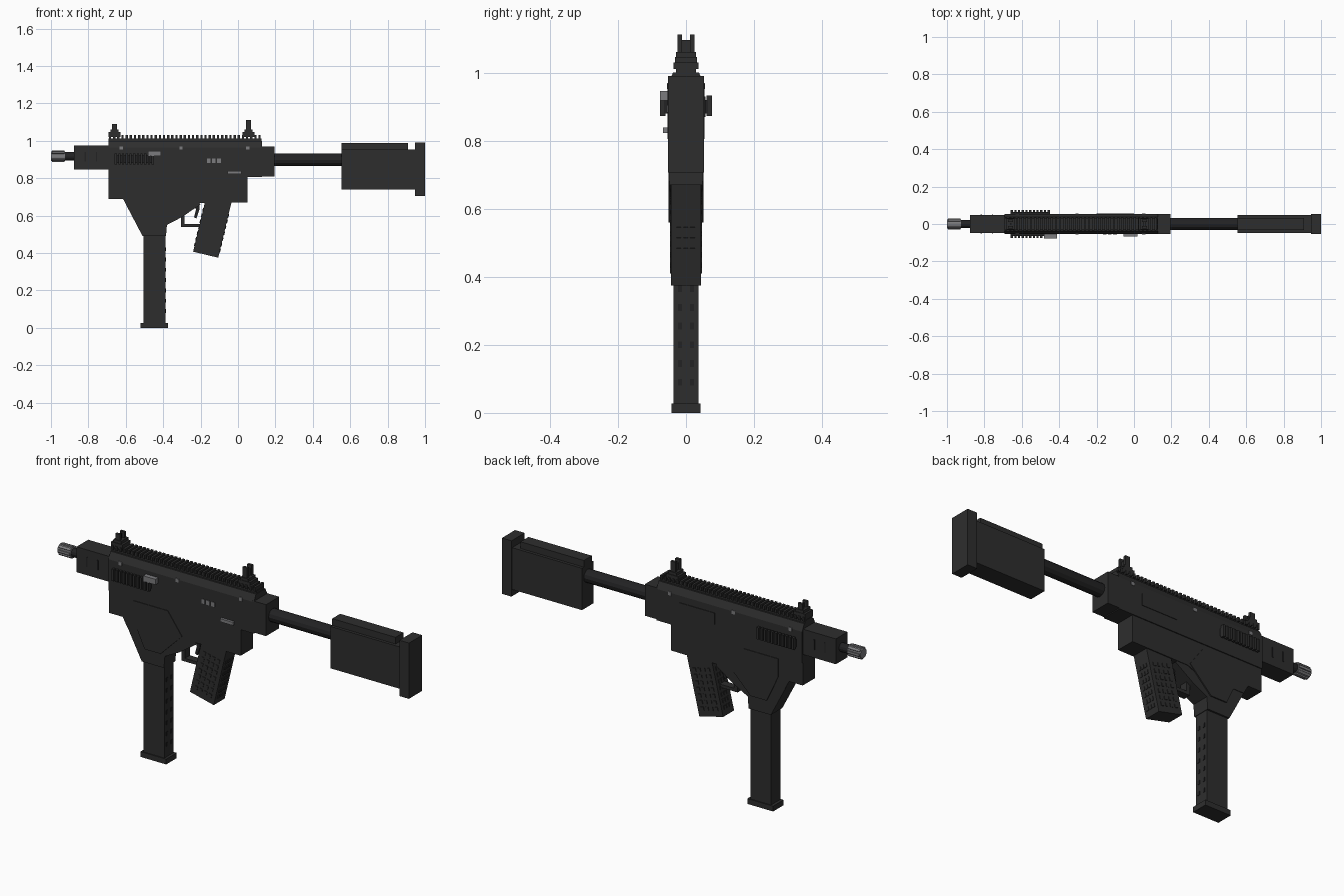
import bpy, bmesh, math
from mathutils import Matrix, Vector

if "Cube" in bpy.data.objects:
    bpy.data.objects.remove(bpy.data.objects["Cube"])


def material(name, r, g, b):
    m = bpy.data.materials.new(name)
    m.use_nodes = True
    m.diffuse_color = (r, g, b, 1)
    m.node_tree.nodes["Principled BSDF"].inputs["Base Color"].default_value = (r, g, b, 1)
    return m


BODY = material("charcoal polymer", 0.027, 0.027, 0.027)
DARK = material("black steel", 0.016, 0.016, 0.017)
GREY = material("grey steel", 0.2, 0.2, 0.21)


def finish(name, bm, mat):
    bmesh.ops.recalc_face_normals(bm, faces=bm.faces)
    me = bpy.data.meshes.new(name)
    bm.to_mesh(me)
    bm.free()
    me.materials.append(mat)
    ob = bpy.data.objects.new(name, me)
    bpy.context.collection.objects.link(ob)
    return ob


def boxes(name, mat, *ranges, matrix=None):
    """One object from boxes given as x0, x1, y0, y1, z0, z1."""
    bm = bmesh.new()
    for x0, x1, y0, y1, z0, z1 in ranges:
        mid = Vector((x0 + x1, y0 + y1, z0 + z1)) / 2
        m = Matrix.Translation(mid) @ Matrix.Diagonal((x1 - x0, y1 - y0, z1 - z0, 1))
        bmesh.ops.create_cube(bm, size=1, matrix=m)
    if matrix:
        bm.transform(matrix)
    return finish(name, bm, mat)


def slab(name, mat, outline, y0, y1):
    """Side outline in x, z extruded across the width."""
    bm = bmesh.new()
    face = bm.faces.new([bm.verts.new((x, y0, z)) for x, z in outline])
    new = bmesh.ops.extrude_face_region(bm, geom=[face])["geom"]
    bmesh.ops.translate(bm, vec=(0, y1 - y0, 0),
                        verts=[v for v in new if isinstance(v, bmesh.types.BMVert)])
    return finish(name, bm, mat)


def rod(name, mat, x0, x1, z, r, sides=16, y=0):
    """Cylinder lying along x."""
    bm = bmesh.new()
    m = Matrix.Translation(((x0 + x1) / 2, y, z)) @ Matrix.Rotation(math.pi / 2, 4, 'Y')
    bmesh.ops.create_cone(bm, cap_ends=True, segments=sides, radius1=r, radius2=r,
                          depth=x1 - x0, matrix=m)
    return finish(name, bm, mat)


# Muzzle, barrel and handguard
rod("muzzle_core", GREY, -1.0, -0.925, 0.917, 0.025, 12)
for i in range(8):
    a = i * math.pi / 4
    turn = Matrix.Translation((0, 0, 0.917)) @ Matrix.Rotation(a, 4, 'X')
    boxes(f"muzzle_rib_{i + 1}", GREY, (-0.995, -0.927, -0.006, 0.006, 0.02, 0.03), matrix=turn)
rod("barrel", DARK, -0.93, -0.86, 0.917, 0.022, 12)
boxes("handguard", BODY, (-0.877, -0.68, -0.047, 0.047, 0.847, 0.976))
boxes("handguard_slits", DARK, *[(x, x + 0.006, s * 0.048 - 0.002, s * 0.048 + 0.002, 0.89, 0.94)
                                 for x in (-0.82, -0.76) for s in (-1, 1)])

# Upper receiver with chamfered top edges
bm = bmesh.new()
half = [(0.054, 0.805), (0.054, 0.965), (0.038, 1.0)]
ring = half + [(-y, z) for y, z in reversed(half)]
face = bm.faces.new([bm.verts.new((-0.692, y, z)) for y, z in ring])
new = bmesh.ops.extrude_face_region(bm, geom=[face])["geom"]
bmesh.ops.translate(bm, vec=(0.82, 0, 0), verts=[v for v in new if isinstance(v, bmesh.types.BMVert)])
finish("upper_receiver", bm, BODY)
boxes("receiver_end_block", BODY, (0.12, 0.195, -0.053, 0.053, 0.81, 0.97))

# Lower receiver and magazine well
slab("lower_receiver", BODY, [(-0.692, 0.82), (-0.692, 0.69), (-0.615, 0.69), (-0.59, 0.645),
                              (-0.32, 0.645), (-0.27, 0.668), (0.05, 0.67), (0.05, 0.82)],
     -0.049, 0.049)
slab("magazine_well", BODY, [(-0.556, 0.80), (-0.615, 0.69), (-0.51, 0.49), (-0.385, 0.49),
                             (-0.38, 0.55), (-0.30, 0.592), (-0.20, 0.66), (-0.24, 0.70),
                             (-0.34, 0.80)], -0.046, 0.046)
slab("well_panel", BODY, [(-0.556, 0.79), (-0.556, 0.70), (-0.49, 0.56), (-0.40, 0.56),
                          (-0.28, 0.68), (-0.36, 0.79)], -0.052, 0.052)

# Magazine with witness holes on its rear face
boxes("magazine", BODY, (-0.505, -0.388, -0.037, 0.037, 0.02, 0.52))
boxes("magazine_base", BODY, (-0.52, -0.375, -0.042, 0.042, 0, 0.027))
boxes("magazine_holes", DARK, *[(-0.39, -0.386, s * 0.018 - 0.006, s * 0.018 + 0.006, z, z + 0.02)
                                for z in [0.08 + 0.055 * i for i in range(7)] for s in (-1, 1)])

# Grip with raised grid texture, built upright and tilted
tilt = Matrix.Translation((-0.173, 0, 0.391)) @ Matrix.Rotation(math.radians(13.5), 4, 'Y')
boxes("grip", BODY, (-0.069, 0.069, -0.044, 0.044, 0, 0.31), matrix=tilt)
bumps = []
for row in range(7):
    z = 0.03 + row * 0.032
    for col in range(4):
        x = -0.048 + col * 0.027
        bumps.append((x, x + 0.015, -0.047, 0.047, z, z + 0.018))
    for col in range(3):
        y = -0.028 + col * 0.02
        bumps.append((-0.072, 0.072, y, y + 0.014, z, z + 0.018))
boxes("grip_texture", BODY, *bumps, matrix=tilt)

# Trigger and guard
boxes("trigger_guard", BODY, (-0.305, -0.285, -0.02, 0.02, 0.545, 0.62),
      (-0.305, -0.18, -0.02, 0.02, 0.54, 0.556))
slab("trigger", DARK, [(-0.235, 0.68), (-0.225, 0.63), (-0.235, 0.59), (-0.222, 0.585),
                       (-0.207, 0.63), (-0.205, 0.68)], -0.01, 0.01)

# Top rail
boxes("top_rail_base", BODY, (-0.692, 0.125, -0.029, 0.029, 0.99, 1.012))
boxes("top_rail_teeth", BODY, *[(-0.69 + i * 0.0222, -0.678 + i * 0.0222, -0.036, 0.036, 1.01, 1.03)
                                for i in range(37)])

# Side rails
for side, s in (("right", -1), ("left", 1)):
    def out(a, b):
        return tuple(sorted((s * a, s * b)))
    boxes(f"{side}_side_rail", DARK, (-0.66, -0.45, *out(0.05, 0.064), 0.88, 0.92))
    boxes(f"{side}_side_rail_teeth", BODY,
          *[(-0.66 + i * 0.0198, -0.648 + i * 0.0198, *out(0.06, 0.076), 0.872, 0.932)
            for i in range(11)])

# Flip sights
for name, x, top in (("front_sight", -0.66, 1.09), ("rear_sight", 0.056, 1.112)):
    boxes(name + "_base", BODY, (x - 0.033, x + 0.033, -0.032, 0.032, 1.02, 1.046),
          (x - 0.022, x + 0.022, -0.029, 0.029, 1.04, 1.06))
    boxes(name + "_ears", BODY, (x - 0.013, x + 0.013, -0.025, -0.012, 1.05, top),
          (x - 0.013, x + 0.013, 0.012, 0.025, 1.05, top))
boxes("front_sight_post", DARK, (-0.664, -0.656, -0.004, 0.004, 1.05, 1.085))
boxes("rear_sight_plate", BODY, (0.05, 0.062, -0.02, 0.02, 1.05, 1.095))

# Steel fittings
boxes("charging_handle", GREY, (-0.48, -0.412, -0.077, -0.05, 0.918, 0.946))
boxes("fire_selector", GREY, (-0.055, 0.018, -0.067, -0.05, 0.822, 0.838))
boxes("selector_marks", GREY, *[(x, x + 0.019, -0.057, -0.05, 0.882, 0.905)
                                for x in (-0.167, -0.139, -0.111)])
boxes("receiver_pins", GREY, *[(x - 0.009, x + 0.009, -0.056, 0.056, 0.952, 0.97)
                               for x in (-0.625, -0.305, 0.053)])
boxes("ejection_cover", BODY, (-0.2, 0.0, 0.05, 0.057, 0.87, 0.93))

# Stock tube, stock and butt pad
rod("stock_tube", DARK, 0.19, 0.56, 0.898, 0.033, 12)
boxes("stock_body", BODY, (0.553, 0.95, -0.047, 0.047, 0.74, 0.953))
boxes("cheek_rest", BODY, (0.553, 0.91, -0.032, 0.032, 0.95, 0.987))
boxes("butt_pad", BODY, (0.946, 1.0, -0.053, 0.053, 0.706, 0.99))
